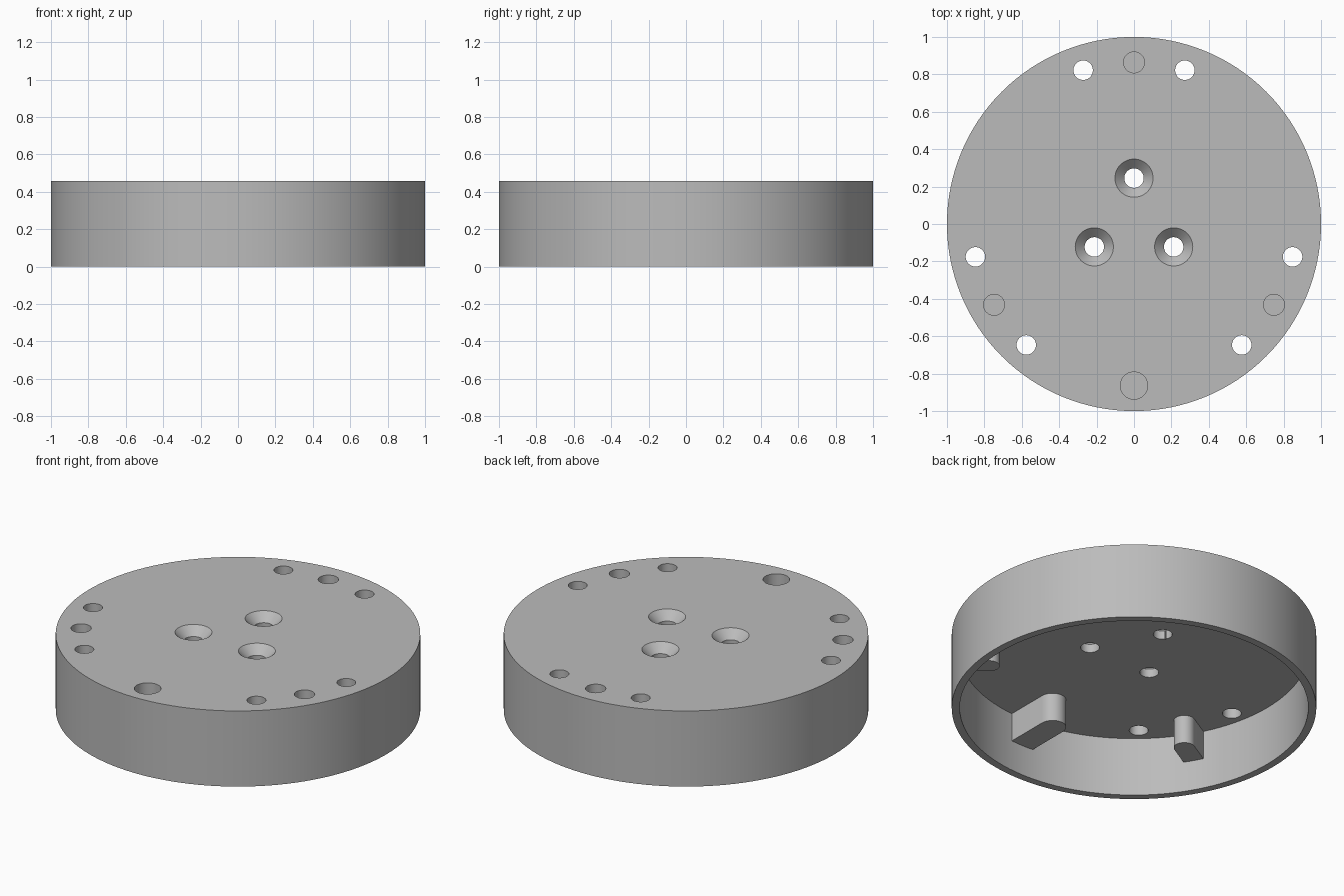
import bpy, bmesh
from math import sin, cos, pi, radians
from mathutils import Vector, Matrix

cube = bpy.data.objects.get("Cube")
if cube:
    bpy.data.objects.remove(cube, do_unlink=True)

HEIGHT = 0.458
CEILING = 0.357      # underside of the top plate
INNER = 0.956        # inside radius of the skirt

grey = bpy.data.materials.new("plain grey")
grey.use_nodes = True
grey.diffuse_color = (0.5, 0.5, 0.5, 1)
grey.node_tree.nodes["Principled BSDF"].inputs["Base Color"].default_value = (0.5, 0.5, 0.5, 1)


def finish(name, bm):
    bmesh.ops.recalc_face_normals(bm, faces=bm.faces)
    mesh = bpy.data.meshes.new(name)
    bm.to_mesh(mesh)
    bm.free()
    mesh.materials.append(grey)
    obj = bpy.data.objects.new(name, mesh)
    bpy.context.collection.objects.link(obj)
    return obj


def drum(name, x, y, z0, z1, r0, r1, sides=48):
    """Closed cylinder or cone from z0 (radius r0) to z1 (radius r1)."""
    bm = bmesh.new()
    bmesh.ops.create_cone(bm, cap_ends=True, segments=sides, radius1=r0, radius2=r1,
                          depth=z1 - z0, matrix=Matrix.Translation((x, y, (z0 + z1) / 2)))
    return finish(name, bm)


def lug(name, angle, half_width, centre, z0, z1):
    """Radial block with a rounded inner end, rooted in the skirt."""
    steps = 16
    outline = [(0.98, -half_width), (0.98, half_width)]
    for i in range(steps + 1):
        a = pi / 2 + pi * i / steps
        outline.append((centre + half_width * cos(a), half_width * sin(a)))
    bm = bmesh.new()
    face = bm.faces.new([bm.verts.new((x, y, z0)) for x, y in outline])
    ext = bmesh.ops.extrude_face_region(bm, geom=[face])
    top = [v for v in ext["geom"] if isinstance(v, bmesh.types.BMVert)]
    bmesh.ops.translate(bm, verts=top, vec=Vector((0, 0, z1 - z0)))
    bmesh.ops.rotate(bm, verts=bm.verts, matrix=Matrix.Rotation(angle, 3, "Z"))
    return finish(name, bm)


def combine(target, tool, operation):
    tool.hide_render = True
    mod = target.modifiers.new(operation.lower(), "BOOLEAN")
    mod.operation = operation
    mod.solver = "EXACT"
    mod.object = tool
    with bpy.context.temp_override(object=target, active_object=target):
        bpy.ops.object.modifier_apply(modifier=mod.name)
    bpy.data.objects.remove(tool, do_unlink=True)


# Hollow round cap
cap = drum("round_cap", 0, 0, 0, HEIGHT, 1, 1, 128)
combine(cap, drum("cavity", 0, 0, -0.1, CEILING, INNER, INNER, 128), "DIFFERENCE")

# Inner lugs with a blind hole above each: angle, hole radius, lug end centre
for deg, radius, centre in ((30 + 60, 0.056, 0.807), (210, 0.056, 0.807),
                            (330, 0.056, 0.807), (270, 0.073, 0.695)):
    a = radians(deg)
    combine(cap, lug("lug", a, radius + 0.002, centre, 0.185, CEILING + 0.04), "UNION")
    combine(cap, drum("blind_hole", 0.864 * cos(a), 0.864 * sin(a), CEILING + 0.003,
                      HEIGHT + 0.1, radius, radius), "DIFFERENCE")

for third in (90, 210, 330):
    # Pair of through holes either side of each small blind hole
    for side in (-18.3, 18.3):
        a = radians(third + side)
        combine(cap, drum("through_hole", 0.866 * cos(a), 0.866 * sin(a), 0.3,
                          HEIGHT + 0.1, 0.052, 0.052), "DIFFERENCE")
    # Countersunk screw hole near the middle
    a = radians(third)
    x, y = 0.245 * cos(a), 0.245 * sin(a)
    combine(cap, drum("screw_hole", x, y, 0.3, HEIGHT + 0.1, 0.052, 0.052), "DIFFERENCE")
    combine(cap, drum("countersink", x, y, HEIGHT - 0.052, HEIGHT + 0.02,
                      0.05, 0.122), "DIFFERENCE")

# Smooth round walls, crisp edges
bpy.ops.object.select_all(action="DESELECT")
cap.select_set(True)
bpy.context.view_layer.objects.active = cap
bpy.ops.object.shade_smooth_by_angle(angle=radians(30))
